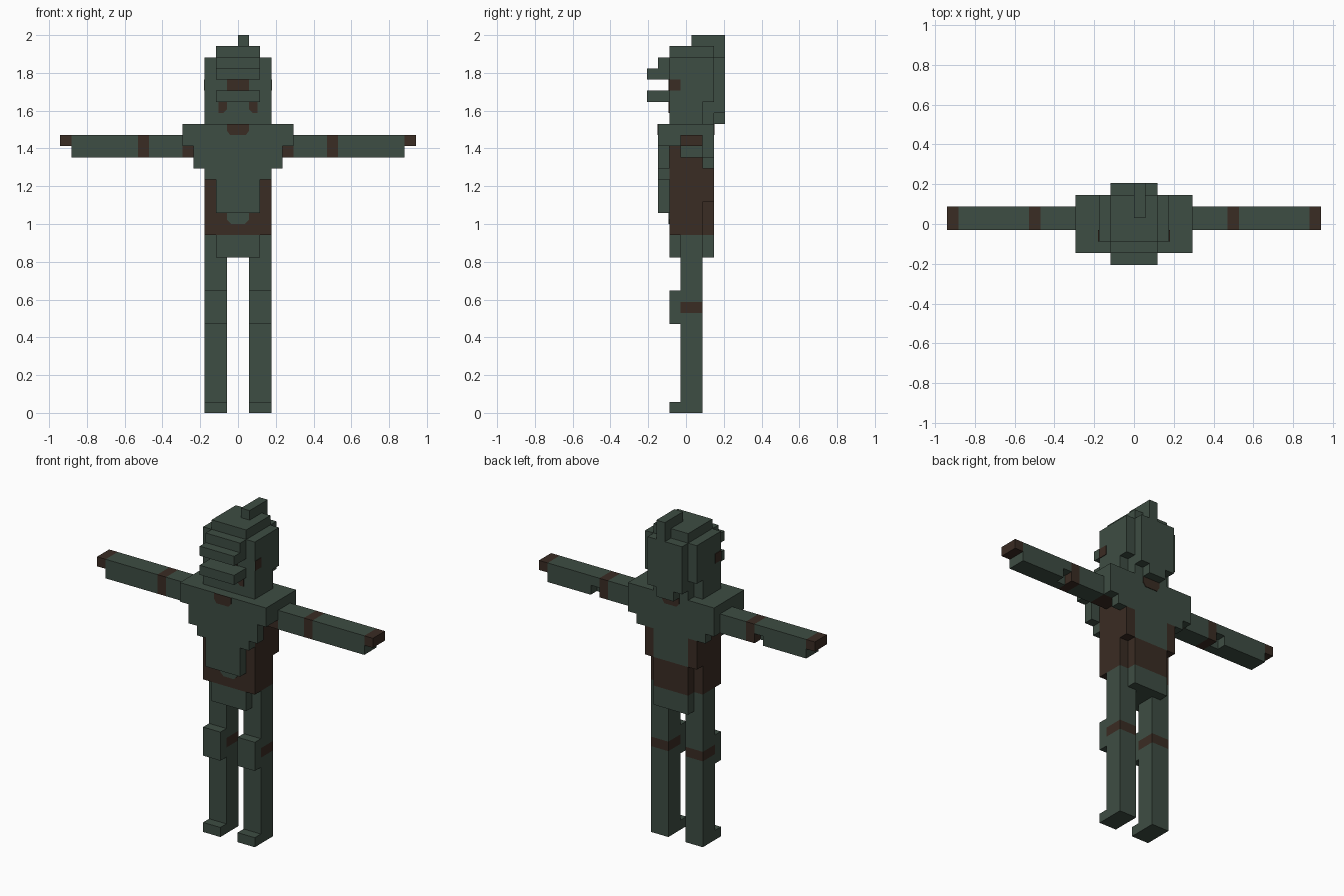
import bpy
import bmesh
from mathutils import Vector

if "Cube" in bpy.data.objects:
    bpy.data.objects.remove(bpy.data.objects["Cube"])

U = 1 / 17          # one block of the grid
T = 0.06            # thickness of painted plates, in blocks


def material(name, rgb):
    m = bpy.data.materials.new(name)
    m.diffuse_color = (*rgb, 1)
    m.use_nodes = True
    m.node_tree.nodes["Principled BSDF"].inputs["Base Color"].default_value = m.diffuse_color
    return m


GREEN = material("dark green", (0.048, 0.074, 0.056))
BROWN = material("dark brown", (0.042, 0.025, 0.017))


def prism(name, pts, lo, hi, mat, axis="y"):
    """Extrude an outline: (x, z) along y, or (y, z) along x."""
    bm = bmesh.new()
    if axis == "y":
        verts = [bm.verts.new(Vector((a, lo, b)) * U) for a, b in pts]
        push = Vector((0, hi - lo, 0)) * U
    else:
        verts = [bm.verts.new(Vector((lo, a, b)) * U) for a, b in pts]
        push = Vector((hi - lo, 0, 0)) * U
    face = bm.faces.new(verts)
    ext = bmesh.ops.extrude_face_region(bm, geom=[face])
    moved = [g for g in ext["geom"] if isinstance(g, bmesh.types.BMVert)]
    bmesh.ops.translate(bm, verts=moved, vec=push)
    bmesh.ops.recalc_face_normals(bm, faces=bm.faces)
    me = bpy.data.meshes.new(name)
    bm.to_mesh(me)
    bm.free()
    me.materials.append(mat)
    ob = bpy.data.objects.new(name, me)
    bpy.context.collection.objects.link(ob)
    return ob


def box(name, x, y, z, mat):
    pts = [(x[0], z[0]), (x[1], z[0]), (x[1], z[1]), (x[0], z[1])]
    return prism(name, pts, y[0], y[1], mat)


def pair(name, x, y, z, mat):
    """Box on the right and its mirror on the left."""
    box("right_" + name, x, y, z, mat)
    box("left_" + name, (-x[1], -x[0]), y, z, mat)


def symmetric(name, half, y, mat):
    """Outline given for x > 0, mirrored and extruded through y."""
    pts = half + [(-a, b) for a, b in reversed(half)]
    return prism(name, pts, y[0], y[1], mat)


LIMB = (-0.5, 1.5)

# Legs: shin, knee band, thigh, knee pad, toe
for part, z, mat in (("shin", (0, 9), GREEN), ("knee_band", (9, 10), BROWN),
                     ("thigh", (10, 16), GREEN)):
    pair(part, (1, 3), LIMB, z, mat)
pair("knee_pad", (1, 3), (-1.5, -0.5), (8, 11), GREEN)
pair("toe", (1, 3), (-1.5, -0.5), (0, 1), GREEN)

# Arms: upper arm, band, elbow with a notch behind, forearm, hand
pair("armpit", (3, 5), LIMB, (23, 24), BROWN)
pair("upper_arm", (5, 8), LIMB, (23, 25), GREEN)
pair("arm_band", (8, 9), LIMB, (23, 25), BROWN)
elbow = [(-0.5, 23), (0.5, 23), (0.5, 24), (1.5, 24), (1.5, 25), (-0.5, 25)]
prism("right_elbow", elbow, 9, 10, GREEN, "x")
prism("left_elbow", elbow, -10, -9, GREEN, "x")
pair("forearm", (10, 15), LIMB, (23, 25), GREEN)
pair("hand", (15, 16), LIMB, (24, 25), BROWN)

# Torso: brown body, shoulders, stepped chest and back plates, skirt
box("body", (-3, 3), (-1.5, 1.5), (16, 24), BROWN)
box("shoulders", (-5, 5), (-1.5, 1.5), (24, 26), GREEN)
symmetric("chest_plate", [(5, 26), (5, 24), (4, 24), (4, 22), (3, 22),
                          (3, 21), (2, 21), (2, 18)], (-2.5, -1.5), GREEN)
symmetric("back_plate", [(5, 26), (5, 23), (4, 23), (4, 22), (2, 22),
                         (2, 19)], (1.5, 2.5), GREEN)
pair("back_side", (2, 3), (1.5, 2.5), (19, 22), BROWN)
box("back_belt", (-2, 2), (1.5, 2.5), (16, 19), BROWN)
symmetric("skirt", [(2, 16), (2, 14)], (-1.5, -0.5), GREEN)
symmetric("skirt_back", [(2, 16), (2, 14)], (1.5, 2.5), GREEN)
box("pelvis", (-1, 1), LIMB, (14, 16), GREEN)

# Painted plates on the torso: buckle and collars
symmetric("buckle", [(1, 18), (1, 17.4), (0.6, 17)], (-1.5 - T, -1.5), GREEN)
collar = [(1, 26), (1, 25.4), (0.7, 25)]
symmetric("front_collar", collar, (-2.5 - T, -2.5), BROWN)
symmetric("back_collar", collar, (2.5, 2.5 + T), BROWN)

# Head: core with cap, hood sides notched at the lower back
box("head", (-2, 2), (-1.5, 2.5), (26, 33), GREEN)
hood = [(-1.5, 26), (1.5, 26), (1.5, 28), (2.5, 28), (2.5, 32), (-1.5, 32)]
prism("right_hood_side", hood, 2, 3, GREEN, "x")
prism("left_hood_side", hood, -3, -2, GREEN, "x")

# Mask: brow, visor and jaw guard
box("brow", (-2, 2), (-2.5, -1.5), (31, 32), GREEN)
box("visor", (-2, 2), (-3.5, -1.5), (30, 31), GREEN)
box("jaw_guard", (-2, 2), (-3.5, -1.5), (28, 29), GREEN)

# Back of the hood and crest
symmetric("hood_back", [(2, 32), (2, 27), (1, 27), (1, 26)], (2.5, 3.5), GREEN)
prism("crest", [(0.5, 33), (2.5, 33), (2.5, 32), (3.5, 32), (3.5, 34),
                (0.5, 34)], 0, 1, GREEN, "x")

# Painted plates on the head: eye slit, temples, cheeks
box("eye_slit", (-1, 1), (-1.5 - T, -1.5), (29, 30), BROWN)
pair("temple", (3, 3 + T), (-1.5, -0.5), (29, 30), BROWN)
cheek = [(1, 28), (1, 27.3), (1.3, 27), (1.75, 27), (1.75, 28)]
prism("right_cheek", cheek, -1.5 - T, -1.5, BROWN)
prism("left_cheek", [(-a, b) for a, b in cheek], -1.5 - T, -1.5, BROWN)
